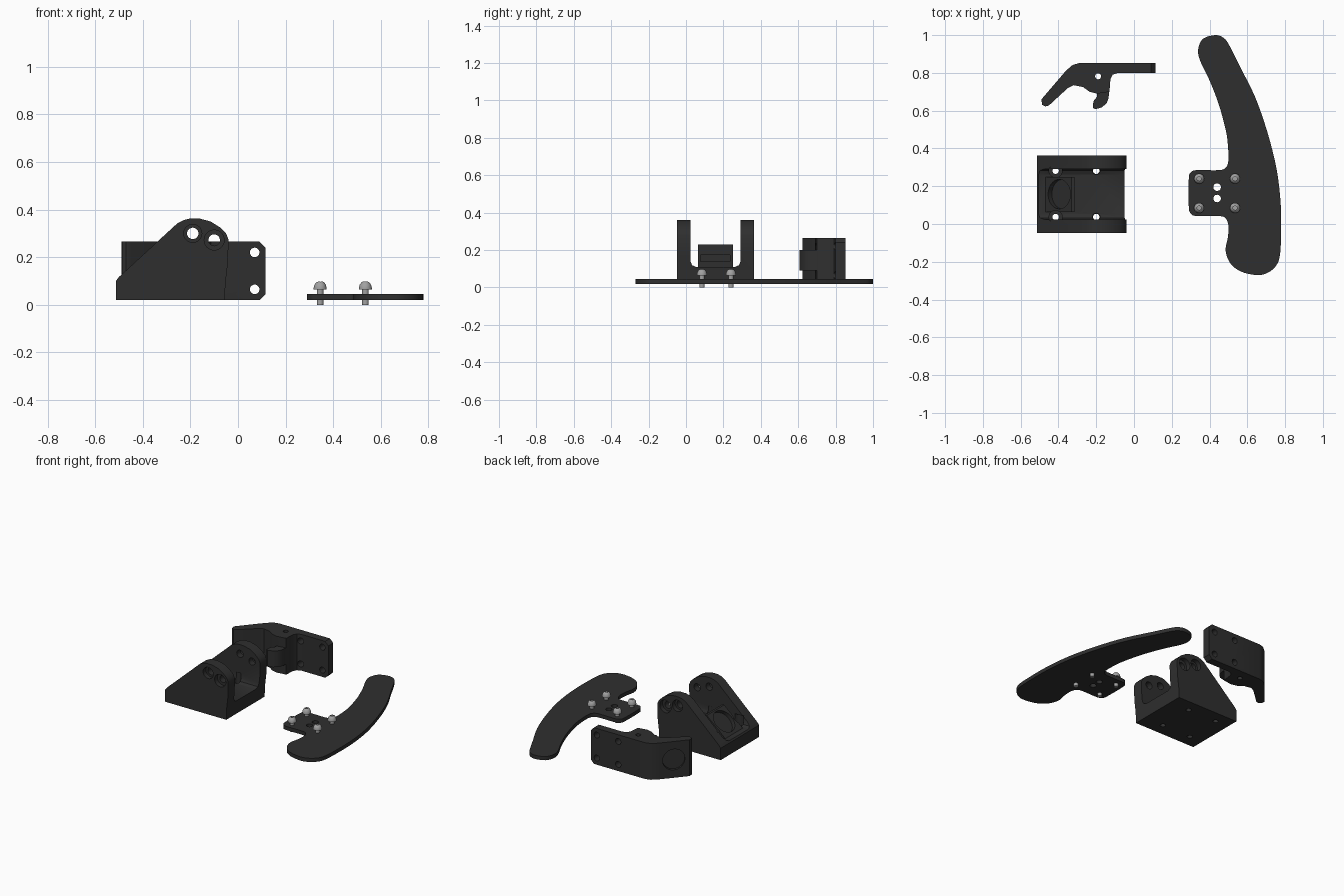
import bpy, bmesh, math
from mathutils import Vector, Matrix

if "Cube" in bpy.data.objects:
    bpy.data.objects.remove(bpy.data.objects["Cube"])


def material(name, value, metallic=0.0):
    m = bpy.data.materials.new(name)
    m.use_nodes = True
    colour = (value, value, value, 1)
    m.diffuse_color = colour
    bsdf = m.node_tree.nodes["Principled BSDF"]
    bsdf.inputs["Base Color"].default_value = colour
    bsdf.inputs["Roughness"].default_value = 0.6
    return m


BLACK = material("black plastic", 0.028)
STEEL = material("screw steel", 0.36)


def finish(name, bm, mat):
    bmesh.ops.recalc_face_normals(bm, faces=bm.faces)
    mesh = bpy.data.meshes.new(name)
    bm.to_mesh(mesh)
    bm.free()
    mesh.materials.append(mat)
    ob = bpy.data.objects.new(name, mesh)
    bpy.context.collection.objects.link(ob)
    return ob


def prism(name, pts, axis, lo, hi, mat=BLACK):
    """Extrude a 2D outline along one axis."""
    place = {"x": lambda u, v, w: (w, u, v),
             "y": lambda u, v, w: (u, w, v),
             "z": lambda u, v, w: (u, v, w)}[axis]
    bm = bmesh.new()
    a = [bm.verts.new(place(u, v, lo)) for u, v in pts]
    b = [bm.verts.new(place(u, v, hi)) for u, v in pts]
    bm.faces.new(a)
    bm.faces.new(b[::-1])
    for i in range(len(a)):
        j = (i + 1) % len(a)
        bm.faces.new((a[i], a[j], b[j], b[i]))
    return finish(name, bm, mat)


def box(name, x, y, z):
    return prism(name, [(x[0], y[0]), (x[1], y[0]), (x[1], y[1]), (x[0], y[1])], "z", *z)


def rod(name, centre, direction, r, length, r2=None, sides=32, mat=BLACK):
    bm = bmesh.new()
    turn = Vector(direction).to_track_quat("Z", "Y").to_matrix().to_4x4()
    bmesh.ops.create_cone(bm, cap_ends=True, segments=sides, radius1=r,
                          radius2=r if r2 is None else r2, depth=length,
                          matrix=Matrix.Translation(centre) @ turn)
    return finish(name, bm, mat)


def boolean(ob, others, operation="DIFFERENCE"):
    bpy.context.view_layer.objects.active = ob
    for other in others:
        other.hide_render = True
        mod = ob.modifiers.new("cut", "BOOLEAN")
        mod.operation, mod.object, mod.solver = operation, other, "EXACT"
        bpy.ops.object.modifier_apply(modifier=mod.name)
        bpy.data.objects.remove(other)


def smooth_loop(pts, steps=4):
    """Closed Catmull-Rom curve through the points."""
    out, n = [], len(pts)
    for i in range(n):
        p0, p1, p2, p3 = (Vector(pts[(i + k) % n]) for k in (-1, 0, 1, 2))
        for s in range(steps):
            t = s / steps
            out.append(0.5 * (2 * p1 + (p2 - p0) * t + (2 * p0 - 5 * p1 + 4 * p2 - p3) * t * t
                              + (3 * p1 - p0 - 3 * p2 + p3) * t ** 3))
    return out


def shade(ob):
    bpy.ops.object.select_all(action="DESELECT")
    ob.select_set(True)
    bpy.context.view_layer.objects.active = ob
    bpy.ops.object.shade_smooth_by_angle(angle=math.radians(30))


# Bracket: side profile with a channel cut along its length
MID = 0.158
side = [(-.513, .02), (-.055, .02), (-.053, .09), (-.042, .18), (-.04, .275), (-.05, .3),
        (-.075, .325), (-.115, .35), (-.16, .362), (-.205, .362), (-.23, .355),
        (-.255, .342), (-.5, .117), (-.513, .1)]
bracket = prism("pivot_bracket", side, "y", -.047, .363)
channel = [(.024, .5), (.024, .14), (.033, .119), (.054, .11),
           (.262, .11), (.283, .119), (.292, .14), (.292, .5)]
boolean(bracket, [prism("channel", channel, "x", -1, 1)])

# Sloped spring seat on the bracket floor
seat = [(-.48, .09), (-.315, .09), (-.315, .23), (-.33, .23), (-.48, .1)]
boolean(bracket, [prism("spring_seat", seat, "y", .063, .25)], "UNION")
boolean(bracket, [rod("spring_pocket", (-.395, MID, .172), (-.68, 0, .73), .078, .05),
                  box("seat_slot", (-.35, -.3), (.078, .235), (.14, .175))])

# Pivot and pin holes, counterbored on both outer faces
for x, z, r in ((-.19, .3, .038), (-.1, .272, .042)):
    boolean(bracket, [rod("hole", (x, MID, z), (0, 1, 0), .024, 1)]
            + [rod("bore", (x, y, z), (0, 1, 0), r, .06) for y in (-.047, .363)])

# Floor mounting holes
for x, r in ((-.415, .035), (-.2, .02)):
    for y in (.037, .282):
        boolean(bracket, [rod("hole", (x, y, 0), (0, 0, 1), .017, .3),
                          rod("bore", (x, y, .13), (0, 0, 1), r, .08)])
shade(bracket)

# Lever: bent arm and plate, with a narrower hook beneath the pivot
arm = [(-.49, .66), (-.487, .632), (-.47, .622), (-.45, .628), (-.35, .72), (-.32, .735),
       (-.27, .725), (-.235, .7), (-.195, .69), (-.13, .7), (-.125, .765), (-.113, .79),
       (-.085, .8), (.115, .8), (.115, .852), (-.29, .852), (-.325, .842), (-.36, .812)]
lever = prism("lever", arm, "z", .02, .265)
hook = [(-.24, .72), (-.195, .69), (-.195, .675), (-.215, .65), (-.218, .615), (-.205, .608),
        (-.17, .617), (-.145, .64), (-.135, .665), (-.127, .74)]
boolean(lever, [prism("hook", hook, "z", .09, .2)], "UNION")
cuts = [rod("pivot", (-.19, .782, .14), (0, 0, 1), .016, 1),
        rod("arm_pad", (-.423, .735, .143), (-.69, .72, 0), .07, .03)]
for z in (.065, .22):
    for x in (-.09, .07):
        cuts.append(rod("hole", (x, .826, z), (0, 1, 0), .02, .2))
# Chamfered plate corners
for z, s in ((.02, 1), (.265, -1)):
    tri = [(.14, z - .025 * s), (.14, z + .05 * s), (.09, z - .001 * s)]
    cuts.append(prism("chamfer", tri, "y", .7, .95))
boolean(lever, cuts)
shade(lever)

# Paddle plate with a rounded mounting tab
outline = [(.34, .925), (.365, .98), (.43, 1), (.475, .985), (.505, .945), (.56, .835),
           (.64, .675), (.705, .49), (.755, .29), (.777, .1), (.778, -.08), (.77, -.18),
           (.745, -.23), (.7, -.262), (.65, -.27), (.58, -.257), (.525, -.225), (.495, -.18),
           (.485, -.13), (.497, -.07), (.5, -.01), (.485, .03), (.45, .042), (.33, .042),
           (.3, .057), (.29, .09), (.29, .24), (.3, .272), (.33, .285), (.45, .285),
           (.487, .3), (.5, .34), (.496, .43), (.485, .5), (.45, .63), (.4, .76), (.35, .865)]
paddle = prism("paddle", smooth_loop(outline), "z", .02, .045)
boolean(paddle, [rod("hole", (.44, y, .03), (0, 0, 1), .02, .2) for y in (.135, .195)])
shade(paddle)

# Button-head screws
for i, (x, y) in enumerate((x, y) for x in (.345, .535) for y in (.085, .24)):
    screw = rod(f"screw_{i + 1}", (x, y, .035), (0, 0, 1), .014, .07, mat=STEEL)
    dome = [(.027, .065), (.027, .072), (.024, .084), (.017, .094), (.01, .098)]
    bm = bmesh.new()
    rings = [[bm.verts.new((x + r * math.cos(k * math.pi / 12), y + r * math.sin(k * math.pi / 12), z))
              for k in range(24)] for r, z in dome]
    bm.faces.new(rings[0])
    bm.faces.new(rings[-1])
    for a, b in zip(rings, rings[1:]):
        for k in range(24):
            bm.faces.new((a[k - 1], a[k], b[k], b[k - 1]))
    boolean(screw, [finish("head", bm, STEEL)], "UNION")
    boolean(screw, [rod("socket", (x, y, .095), (0, 0, 1), .012, .03, sides=6, mat=STEEL)])
    shade(screw)
